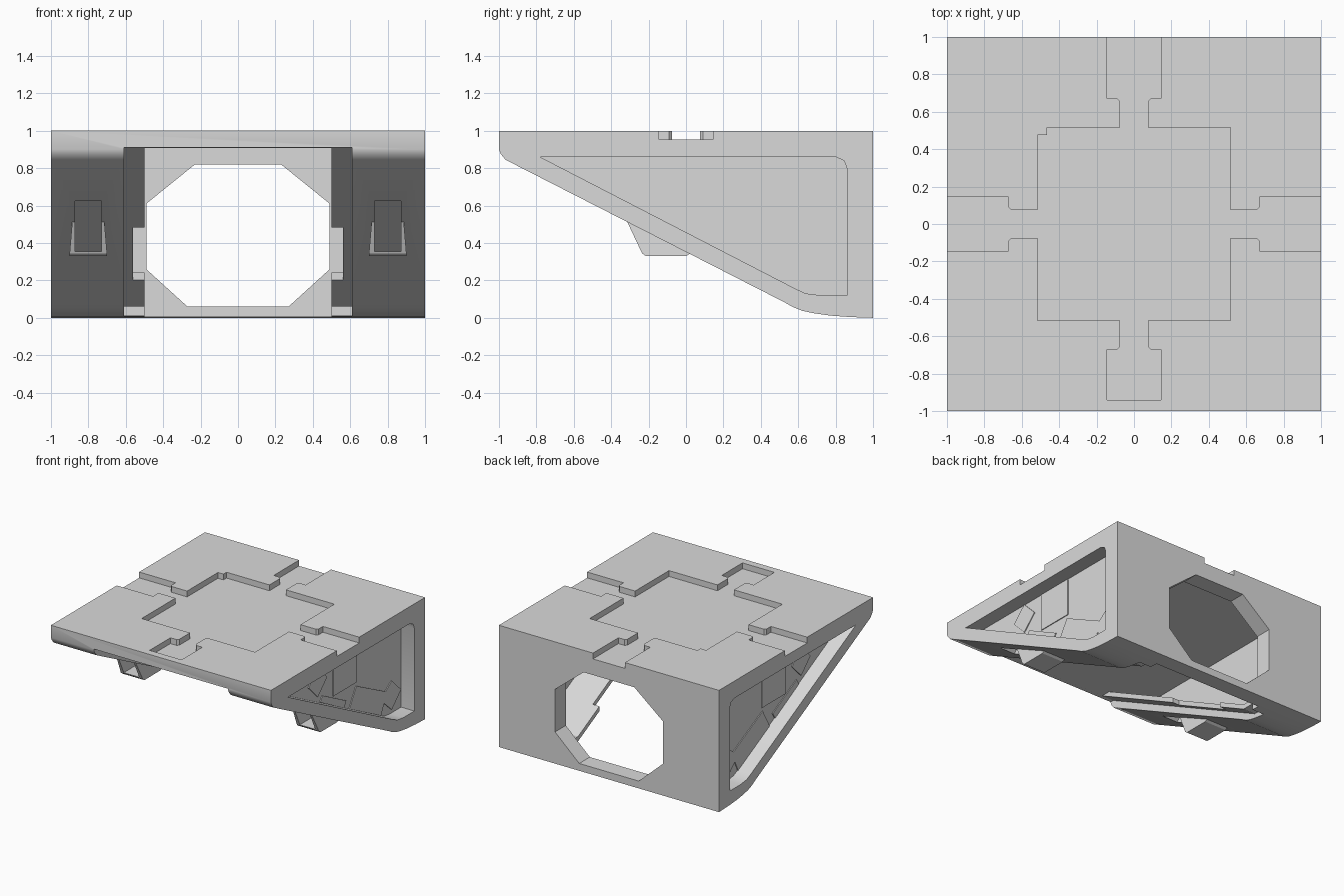
import bpy, bmesh, math

if "Cube" in bpy.data.objects:
    bpy.data.objects.remove(bpy.data.objects["Cube"], do_unlink=True)

grey = bpy.data.materials.new("plain_grey")
grey.use_nodes = True
grey.diffuse_color = (0.7, 0.7, 0.7, 1)
grey.node_tree.nodes["Principled BSDF"].inputs["Base Color"].default_value = (0.7, 0.7, 0.7, 1)


def prism(name, profile, axis, lo, hi):
    """Extrude a 2D profile along an axis; the profile uses the other two axes in order."""
    place = {"x": lambda a, b, t: (t, a, b),
             "y": lambda a, b, t: (a, t, b),
             "z": lambda a, b, t: (a, b, t)}[axis]
    bm = bmesh.new()
    ends = [[bm.verts.new(place(a, b, t)) for a, b in profile] for t in (lo, hi)]
    for ring in ends:
        bm.faces.new(ring)
    n = len(profile)
    for i in range(n):
        j = (i + 1) % n
        bm.faces.new((ends[0][i], ends[0][j], ends[1][j], ends[1][i]))
    bmesh.ops.recalc_face_normals(bm, faces=bm.faces)
    mesh = bpy.data.meshes.new(name)
    bm.to_mesh(mesh)
    bm.free()
    mesh.materials.append(grey)
    obj = bpy.data.objects.new(name, mesh)
    bpy.context.collection.objects.link(obj)
    return obj


def rect(a0, a1, b0, b1):
    return [(a0, b0), (a1, b0), (a1, b1), (a0, b1)]


def combine(target, other, operation="DIFFERENCE"):
    other.hide_render = True
    bpy.context.view_layer.objects.active = target
    mod = target.modifiers.new("cut", "BOOLEAN")
    mod.operation = operation
    mod.solver = "EXACT"
    mod.object = other
    bpy.ops.object.modifier_apply(modifier=mod.name)
    bpy.data.objects.remove(other, do_unlink=True)


def slope(y, offset=0.0):
    return 0.353 - 0.513 * y + offset


# Wedge body with chamfered front lip and rounded lower heel
body = prism("wedge_body", [
    (-1, 1), (-1, 0.9), (-0.99, 0.875), (-0.965, 0.845), (0.53, slope(0.53)),
    (0.57, 0.058), (0.62, 0.038), (0.68, 0.025), (0.77, 0.012), (0.88, 0.004),
    (1, 0), (1, 1)], "x", -1, 1)

# Hollow interior
combine(body, prism("cavity", [
    (-0.89, 0.91), (0.86, 0.91), (0.86, 0.1), (0.687, 0.1)], "x", -0.84, 0.84))

# Hooks under the slope, joined before their pockets are cut
for s in (-1, 1):
    hook = prism("hook", [
        (-0.32, 0.525), (-0.235, 0.345), (-0.215, 0.33), (0.0, 0.33),
        (0.05, 0.36), (-0.28, 0.53)], "x", s * 0.8 - 0.1, s * 0.8 + 0.1)
    for v in hook.data.vertices:
        if v.co.z > 0.5:
            v.co.x = s * 0.8 + (v.co.x - s * 0.8) * 0.85
    combine(body, hook, "UNION")
    combine(body, prism("hook_pocket", [
        (-0.56, 0.6), (-0.3, 0.355), (0.01, 0.355), (-0.5, 0.655)],
        "x", s * 0.8 - 0.07, s * 0.8 + 0.07))

# Recessed band and opening along the middle of the slope
combine(body, prism("rebate", [
    (-1.1, 0.909), (-0.97, 0.909), (0.688, 0.06), (0.79, 0.06), (0.79, -0.1), (-1.1, -0.1)],
    "x", -0.61, 0.61))
combine(body, prism("opening", [
    (-1.1, 0.908), (-0.8, 0.908), (0.7, slope(0.7, 0.14)), (0.862, 0.2),
    (0.862, -0.1), (-1.1, -0.1)], "x", -0.5, 0.5))
combine(body, prism("flange_notch", rect(-0.14, 0.41, 0.1, 0.6), "x", -0.56, 0.56))

# Eight-sided hole through the back wall
combine(body, prism("back_hole", [
    (-0.27, 0.06), (0.27, 0.06), (0.49, 0.26), (0.49, 0.61), (0.23, 0.82),
    (-0.23, 0.82), (-0.49, 0.61), (-0.49, 0.26)], "y", 0.85, 1.1))

# Side recesses
window = [(-0.78, 0.86), (0.8, 0.86), (0.845, 0.84), (0.86, 0.8), (0.86, 0.12),
          (0.72, 0.12), (0.64, 0.13), (0.58, 0.158)]
for lo, hi in ((0.88, 1.1), (-1.1, -0.88)):
    combine(body, prism("side_recess", window, "x", lo, hi))

# Connector cutout in the deck: square centre and four T-shaped arms
outline = []
for k in range(4):
    c, s = round(math.cos(k * math.pi / 2)), round(math.sin(k * math.pi / 2))
    end = 0.94 if k == 3 else 1.1
    arm = [(0.515, -0.075), (0.655, -0.075), (0.67, -0.09), (0.67, -0.145),
           (end, -0.145), (end, 0.145), (0.67, 0.145), (0.67, 0.09),
           (0.655, 0.075), (0.515, 0.075)]
    if k == 1:
        arm += [(0.515, 0.465), (0.475, 0.465), (0.475, 0.515)]
    else:
        arm += [(0.515, 0.515)]
    outline += [(c * a - s * b, s * a + c * b) for a, b in arm]
combine(body, prism("deck_cutout", outline, "z", 0.952, 1.1))

bpy.ops.object.select_all(action="DESELECT")
body.select_set(True)
bpy.context.view_layer.objects.active = body
bpy.ops.object.shade_smooth_by_angle(angle=math.radians(25))

# Thin raised panels on the recessed side walls
panels = {
    "square_panel": rect(-0.03, 0.28, 0.55, 0.857),
    "diamond_panel": [(-0.35, 0.74), (-0.23, 0.62), (-0.11, 0.74), (-0.23, 0.86)],
    "strip_panel": [(-0.2, 0.565), (-0.17, 0.61), (0.14, 0.45), (0.11, 0.4)],
    "lower_panel": [(0.18, 0.365), (0.27, 0.52), (0.65, 0.33), (0.73, 0.39),
                    (0.85, 0.27), (0.73, 0.15), (0.63, 0.24), (0.59, 0.155)],
}
for name, shape in panels.items():
    for side, lo, hi in (("left", 0.879, 0.887), ("right", -0.887, -0.879)):
        prism(side + "_" + name, shape, "x", lo, hi)
